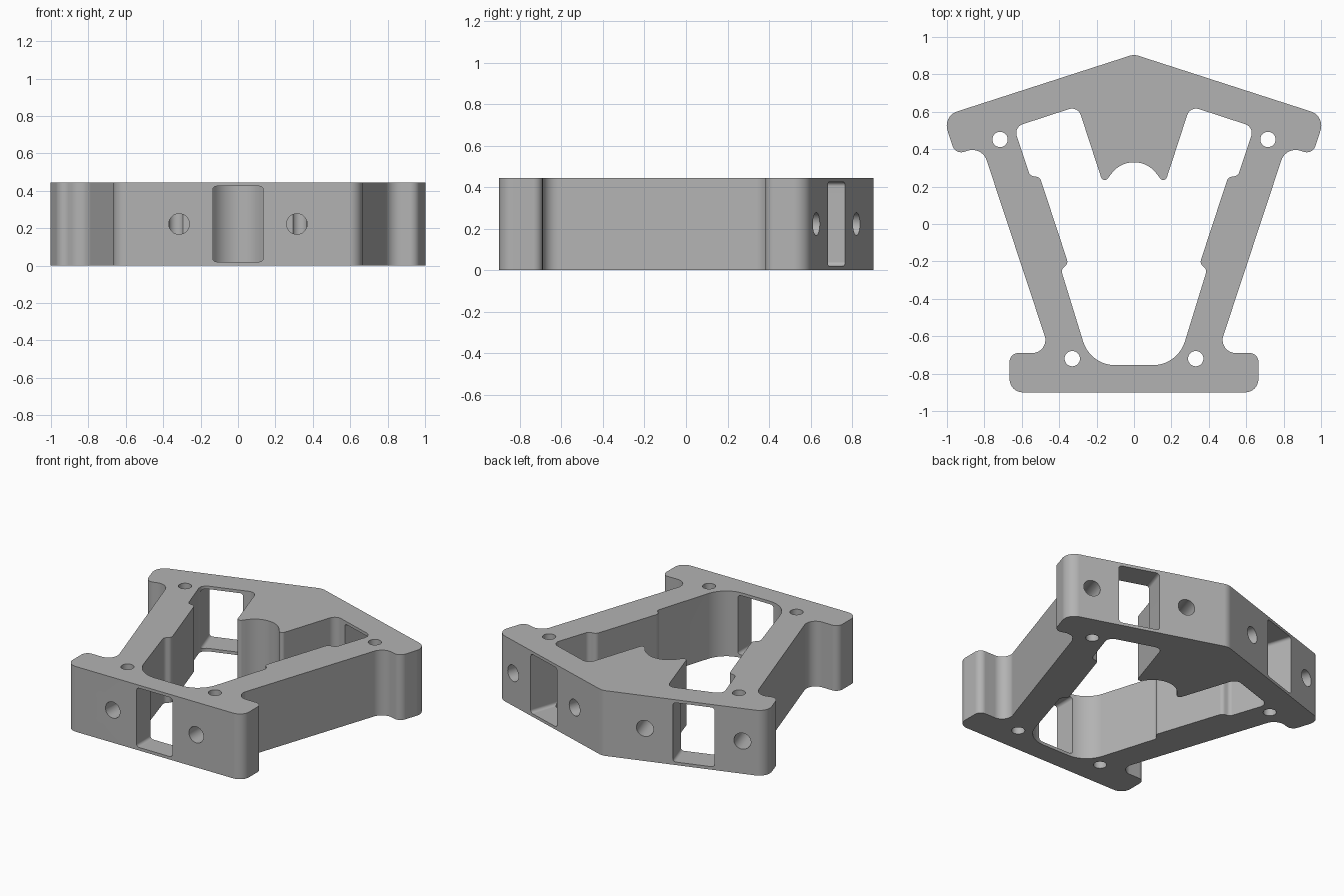
import bpy, bmesh, math
from mathutils import Vector, Matrix

cube = bpy.data.objects.get("Cube")
if cube:
    bpy.data.objects.remove(cube, do_unlink=True)

HEIGHT = 0.445
TILT = math.radians(18)

grey = bpy.data.materials.new("plain grey")
grey.use_nodes = True
colour = (0.45, 0.45, 0.45, 1)
grey.diffuse_color = colour
grey.node_tree.nodes["Principled BSDF"].inputs["Base Color"].default_value = colour


def rounded(corners, steps=10):
    """Closed outline with each (x, y, radius) corner filleted."""
    out = []
    for i, (x, y, r) in enumerate(corners):
        p = Vector((x, y, 0))
        if r == 0:
            out.append(p)
            continue
        a = (Vector((*corners[i - 1][:2], 0)) - p).normalized()
        b = (Vector((*corners[(i + 1) % len(corners)][:2], 0)) - p).normalized()
        half = a.angle(b) / 2
        centre = p + (a + b).normalized() * r / math.sin(half)
        t = r / math.tan(half)
        u = (p + a * t - centre).normalized()
        v = (p + b * t - centre).normalized()
        out += [centre + u.slerp(v, k / steps) * r for k in range(steps + 1)]
    return out


def mirrored(half):
    """Complete a right-hand half outline across x = 0."""
    return half + [(-x, y, r) for x, y, r in reversed(half) if x > 0]


def prism(name, outline, z0, z1, matrix=Matrix()):
    bm = bmesh.new()
    low = [bm.verts.new(matrix @ Vector((p.x, p.y, z0))) for p in outline]
    high = [bm.verts.new(matrix @ Vector((p.x, p.y, z1))) for p in outline]
    bm.faces.new(low)
    bm.faces.new(high)
    for i in range(len(low)):
        bm.faces.new((low[i - 1], low[i], high[i], high[i - 1]))
    bmesh.ops.recalc_face_normals(bm, faces=bm.faces)
    mesh = bpy.data.meshes.new(name)
    bm.to_mesh(mesh)
    bm.free()
    mesh.materials.append(grey)
    ob = bpy.data.objects.new(name, mesh)
    bpy.context.collection.objects.link(ob)
    return ob


def circle(x, y, r, n=32):
    return [Vector((x + r * math.cos(math.tau * k / n),
                    y + r * math.sin(math.tau * k / n), 0)) for k in range(n)]


# Outer outline: peaked roof, ears, tapering legs and foot bar
outer = mirrored([
    (0, 0.907, 0.08), (1.022, 0.577, 0.08), (0.955, 0.37, 0.05),
    (0.813, 0.417, 0.08), (0.447, -0.69, 0.07),
    (0.665, -0.69, 0.045), (0.665, -0.9, 0.07)])
frame = prism("bracket_frame", rounded(outer), 0, HEIGHT)

# Central opening with the arched tongue at its top
arch = [(0.15 * math.sin(math.radians(a)), 0.18 + 0.15 * math.cos(math.radians(a)), 0)
        for a in range(0, 56, 5)]
opening = mirrored(arch + [
    (0.164, 0.213, 0.02), (0.3, 0.63, 0.05), (0.643, 0.518, 0.05),
    (0.556, 0.258, 0.03), (0.503, 0.25, 0.03), (0.352, -0.21, 0.03),
    (0.39, -0.245, 0.03), (0.233, -0.755, 0.18)])
cutters = [prism("opening_cutter", rounded(opening), -0.1, HEIGHT + 0.1)]

# Vertical bolt holes
for side in (-1, 1):
    for x, y in ((0.716, 0.452), (0.33, -0.72)):
        cutters.append(prism("bolt_hole_cutter", circle(side * x, y, 0.041),
                             -0.1, HEIGHT + 0.1))

# Windows with a blind screw hole on each side, on the front and both roof slopes
w, h, r = 0.135, 0.202, 0.02
window = rounded([(-w, -h, r), (w, -h, r), (w, h, r), (-w, h, r)], 5)
for x, y, turn in ((0, -0.9, 0), (0.565, 0.724, math.pi - TILT),
                   (-0.565, 0.724, math.pi + TILT)):
    place = (Matrix.Translation((x, y, HEIGHT / 2)) @ Matrix.Rotation(turn, 4, "Z")
             @ Matrix.Rotation(math.pi / 2, 4, "X"))
    cutters.append(prism("window_cutter", window, -0.22, 0.1, place))
    for s in (-1, 1):
        cutters.append(prism("screw_hole_cutter", circle(s * 0.315, 0, 0.055),
                             -0.2, 0.1, place))

# Cut everything out, then remove the cutters
bpy.ops.object.select_all(action="DESELECT")
bpy.context.view_layer.objects.active = frame
frame.select_set(True)
for cutter in cutters:
    cutter.hide_render = True
    mod = frame.modifiers.new("cut", "BOOLEAN")
    mod.operation = "DIFFERENCE"
    mod.solver = "EXACT"
    mod.object = cutter
    bpy.ops.object.modifier_apply(modifier=mod.name)
for cutter in cutters:
    bpy.data.objects.remove(cutter, do_unlink=True)

bpy.ops.object.shade_smooth_by_angle(angle=math.radians(30))
weighted = frame.modifiers.new("even_shading", "WEIGHTED_NORMAL")
weighted.keep_sharp = True
